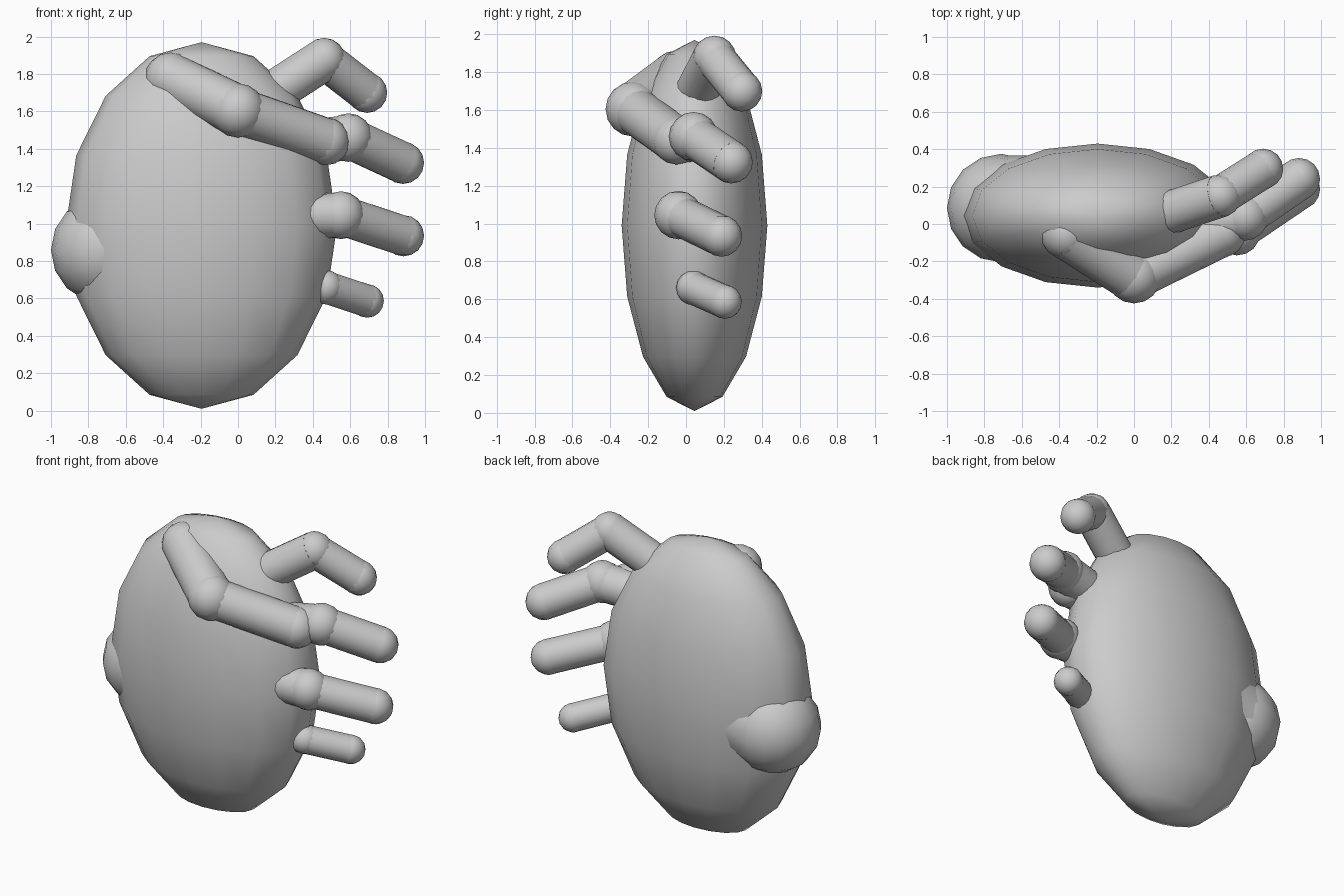
import bpy
from mathutils import Vector

if "Cube" in bpy.data.objects:
    bpy.data.objects.remove(bpy.data.objects["Cube"])


def smooth(ob, name):
    ob.name = name
    bpy.ops.object.shade_smooth_by_angle(angle=0.87)
    return ob


def ball(name, c, r, scale=(1, 1, 1)):
    bpy.ops.mesh.primitive_uv_sphere_add(segments=16, ring_count=8, radius=r, location=c)
    ob = bpy.context.object
    ob.scale = scale
    bpy.ops.object.transform_apply(location=False, rotation=False, scale=True)
    return smooth(ob, name)


def bone(name, a, b, r):
    a, b = Vector(a), Vector(b)
    d = b - a
    bpy.ops.mesh.primitive_cylinder_add(vertices=16, radius=r, depth=d.length, location=(a + b) / 2)
    ob = bpy.context.object
    ob.rotation_euler = d.to_track_quat('Z', 'Y').to_euler()
    return smooth(ob, name)


def digit(name, joints):
    # joints: (position, joint radius, radius of the segment that follows)
    for i, (p, r, seg) in enumerate(joints):
        ball(f"{name}_joint_{i + 1}", p, r)
        if i + 1 < len(joints):
            bone(f"{name}_segment_{i + 1}", p, joints[i + 1][0], seg)


# Palm
ball("palm", (-0.195, 0.045, 0.99), 1, (0.725, 0.385, 0.98))

# Base of thumb, sunk into the palm
digit("thumb_base", [((-0.71, 0.085, 0.86), 0.29, 0.28),
                     ((-0.42, 0.09, 0.92), 0.25, 0)])

# Thumb folded across the front
digit("thumb", [((-0.36, -0.05, 1.775), 0.14, 0.138),
                ((0.0, -0.28, 1.605), 0.145, 0.125),
                ((0.47, -0.05, 1.44), 0.128, 0)])

# Four fingers
digit("index_finger", [((0.1, 0.03, 1.645), 0.115, 0.115),
                       ((0.46, 0.15, 1.878), 0.115, 0.105),
                       ((0.69, 0.295, 1.7), 0.108, 0)])
digit("middle_finger", [((0.25, -0.02, 1.42), 0.12, 0.12),
                        ((0.59, 0.04, 1.46), 0.13, 0.112),
                        ((0.882, 0.24, 1.325), 0.113, 0)])
digit("ring_finger", [((0.2, -0.05, 1.04), 0.12, 0.12),
                      ((0.55, -0.04, 1.045), 0.128, 0.108),
                      ((0.885, 0.187, 0.935), 0.11, 0)])
digit("little_finger", [((0.2, 0.02, 0.68), 0.09, 0.09),
                        ((0.47, 0.04, 0.66), 0.092, 0.088),
                        ((0.69, 0.205, 0.587), 0.09, 0)])
